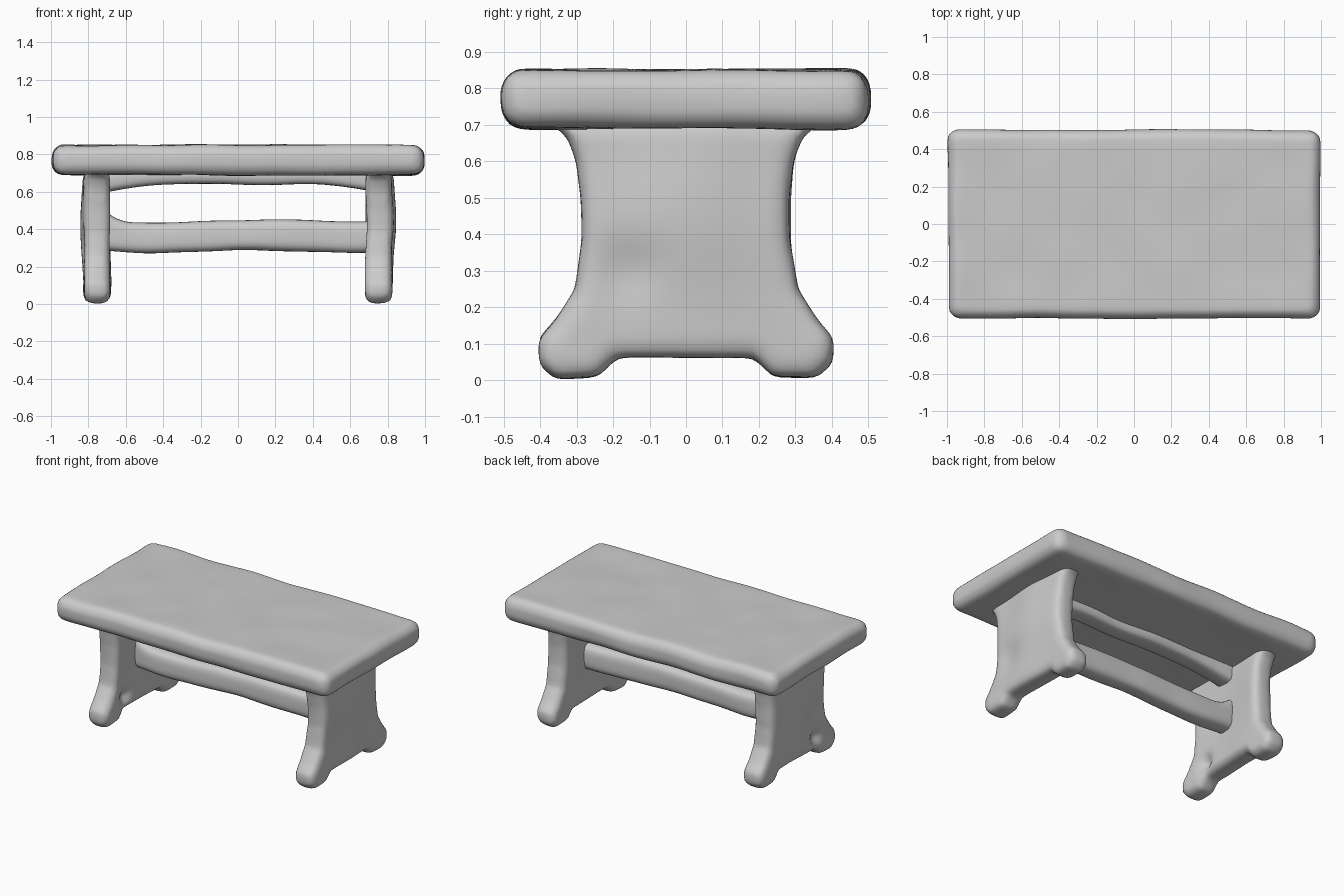
import bpy, bmesh
from math import exp, sin
from mathutils import Vector, noise

if "Cube" in bpy.data.objects:
    bpy.data.objects.remove(bpy.data.objects["Cube"], do_unlink=True)

clay = bpy.data.materials.new("plain grey")
clay.use_nodes = True
GREY = (0.6, 0.6, 0.6, 1)
clay.diffuse_color = GREY
clay.node_tree.nodes["Principled BSDF"].inputs["Base Color"].default_value = GREY


def bump(a, b, radius):
    return exp(-((a * a + b * b) / radius ** 2))


def finish(ob, shape=None, wobble=0.008, voxel=0.018):
    """Fuse into an even skin, soften it, then give it a hand-made wobble."""
    rem = ob.modifiers.new("skin", 'REMESH')
    rem.mode = 'VOXEL'
    rem.voxel_size = voxel
    soft = ob.modifiers.new("soften", 'SMOOTH')
    soft.iterations = 4
    dg = bpy.context.evaluated_depsgraph_get()
    mesh = bpy.data.meshes.new_from_object(ob.evaluated_get(dg))
    ob.modifiers.clear()
    ob.data = mesh
    for v in mesh.vertices:
        co = v.co.copy()
        if shape:
            co = shape(co)
        v.co = co + noise.noise_vector(co * 3.5) * wobble
    mesh.materials.clear()
    mesh.materials.append(clay)
    mesh.shade_smooth()


def add_object(name, bm, bevel):
    mesh = bpy.data.meshes.new(name)
    bm.to_mesh(mesh)
    bm.free()
    ob = bpy.data.objects.new(name, mesh)
    bpy.context.collection.objects.link(ob)
    if bevel:
        mod = ob.modifiers.new("round", 'BEVEL')
        mod.width = bevel
        mod.segments = 4
    return ob


def rounded_box(name, centre, size, bevel, shape=None, wobble=0.008):
    bm = bmesh.new()
    bmesh.ops.create_cube(bm, size=1)
    for v in bm.verts:
        v.co = Vector(a * s + c for a, s, c in zip(v.co, size, centre))
    finish(add_object(name, bm, bevel), shape, wobble)


def trestle(name, side):
    """Upright board with curved sides and two rounded feet."""
    half = [(0.19, 0.06), (0.24, 0.008), (0.36, 0.004), (0.405, 0.045),
            (0.405, 0.115), (0.36, 0.165), (0.305, 0.25), (0.285, 0.38),
            (0.285, 0.5), (0.295, 0.6), (0.32, 0.67), (0.38, 0.715)]
    outline = half + [(-y, z) for y, z in reversed(half)]
    cu = bpy.data.curves.new(name, 'CURVE')
    cu.dimensions = '2D'
    cu.fill_mode = 'BOTH'
    rim = 0.045
    cu.extrude = 0.072 - rim
    cu.bevel_depth = rim
    cu.bevel_resolution = 3
    cu.offset = -rim
    sp = cu.splines.new('POLY')
    sp.points.add(len(outline) - 1)
    for p, (y, z) in zip(sp.points, outline):
        p.co = (y, z, 0, 1)
    sp.use_cyclic_u = True
    tmp = bpy.data.objects.new("outline_helper", cu)
    bpy.context.collection.objects.link(tmp)
    dg = bpy.context.evaluated_depsgraph_get()
    bm = bmesh.new()
    bm.from_mesh(bpy.data.meshes.new_from_object(tmp.evaluated_get(dg)))
    bpy.data.objects.remove(tmp, do_unlink=True)
    bmesh.ops.remove_doubles(bm, verts=bm.verts, dist=0.0005)
    for v in bm.verts:
        y, z, x = v.co
        v.co = (x + side * 0.752, y, z)
    bmesh.ops.recalc_face_normals(bm, faces=bm.faces)

    def shape(co):
        out = (co.x - side * 0.752) * side
        mid = bump(co.y / 0.2, (co.z - 0.42) / 0.22, 1)
        if out > 0:
            out += 0.02 * mid
            out -= 0.02 * bump(co.y + 0.16, co.z - 0.3, 0.09)
        else:
            out += 0.02 * mid
        # pinched hollow beside the front foot
        if side < 0:
            out *= 1 - 0.55 * bump(co.y + 0.18, co.z - 0.15, 0.05)
        return Vector((side * (0.752 + out), co.y, co.z))

    finish(add_object(name, bm, 0), shape, 0.01)


# Thick slab top
rounded_box("table_top", (0, 0, 0.77), (1.99, 1.01, 0.16), 0.058)

# End supports
trestle("right_trestle", -1)
trestle("left_trestle", 1)


# Lower stretcher, thickening where it meets the supports
def flare_up(co):
    end = max(0, abs(co.x) - 0.56) / 0.12
    if co.z > 0.36:
        co.z += 0.035 * min(end, 1.3) ** 2 * (co.x < 0)
    co.z += 0.006 * sin(co.x * 6 + 1)
    return co


rounded_box("stretcher", (0, 0, 0.363), (1.5, 0.13, 0.165), 0.045, flare_up)


# Upper rail under the top, drooping at both ends
def droop(co):
    end = max(0, abs(co.x) - 0.3) / 0.38
    if co.z < 0.69:
        co.z -= 0.035 * min(end, 1.3) ** 2
    return co


rounded_box("upper_rail", (0, 0, 0.685), (1.5, 0.14, 0.09), 0.035, droop)
